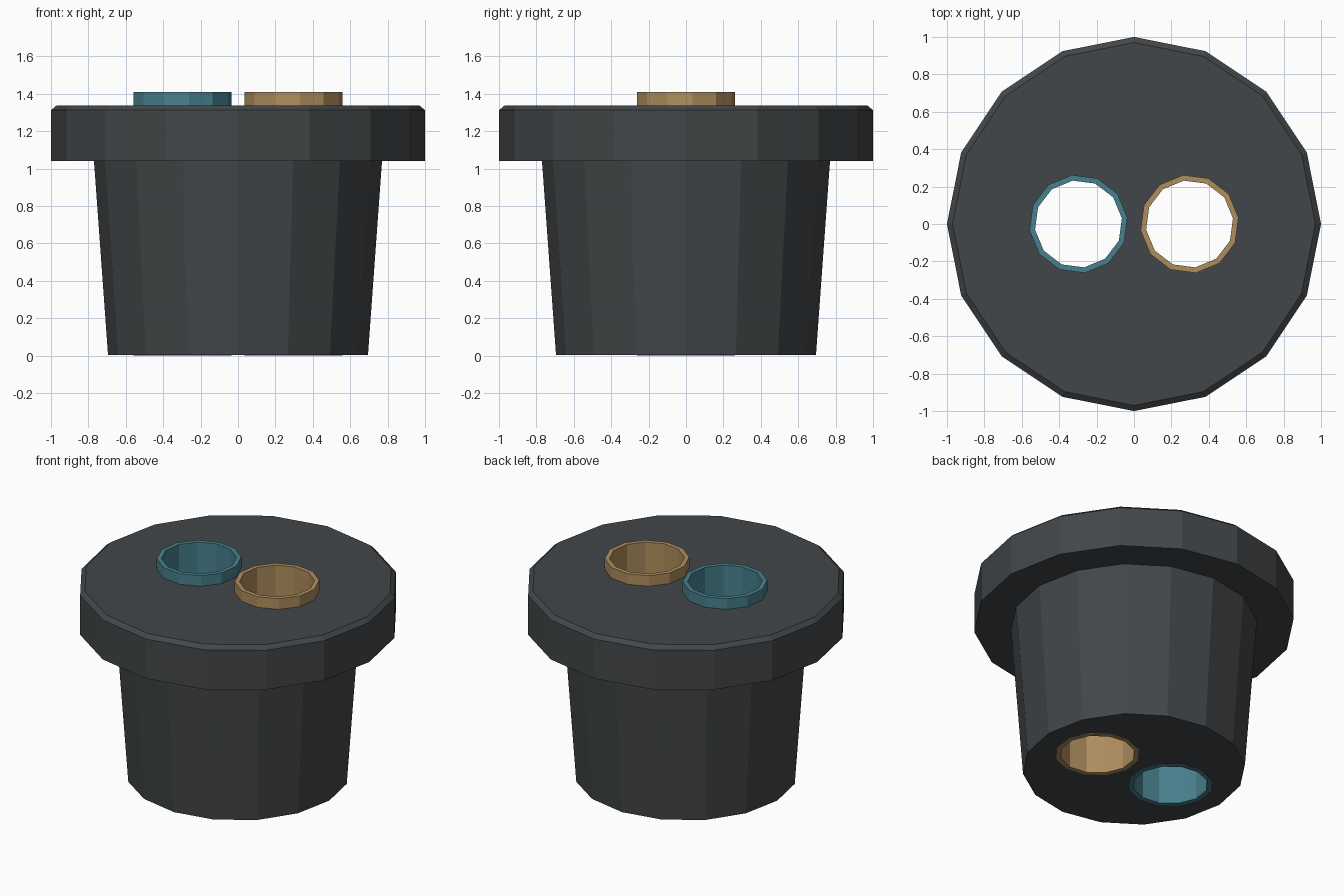
import bpy, bmesh, math

if "Cube" in bpy.data.objects:
    bpy.data.objects.remove(bpy.data.objects["Cube"])


def make_material(name, rgb):
    mat = bpy.data.materials.new(name)
    mat.diffuse_color = (*rgb, 1)
    mat.use_nodes = True
    mat.node_tree.nodes["Principled BSDF"].inputs["Base Color"].default_value = mat.diffuse_color
    return mat


def ring_points(radius, z, sides, turn, cx):
    return [(cx + radius * math.cos(turn + math.tau * i / sides),
             radius * math.sin(turn + math.tau * i / sides), z) for i in range(sides)]


def lathe(name, profile, sides, turn=0.0, cx=0.0, closed=False, mat=None):
    """Revolve (radius, z) points; cap the ends, or join them when closed."""
    bm = bmesh.new()
    rings = [[bm.verts.new(p) for p in ring_points(r, z, sides, turn, cx)]
             for r, z in profile]
    pairs = list(zip(rings, rings[1:]))
    if closed:
        pairs.append((rings[-1], rings[0]))
    else:
        bm.faces.new(rings[0][::-1])
        bm.faces.new(rings[-1])
    for a, b in pairs:
        for i in range(sides):
            j = (i + 1) % sides
            bm.faces.new((a[i], a[j], b[j], b[i]))
    bmesh.ops.recalc_face_normals(bm, faces=bm.faces)
    mesh = bpy.data.meshes.new(name)
    bm.to_mesh(mesh)
    bm.free()
    obj = bpy.data.objects.new(name, mesh)
    bpy.context.collection.objects.link(obj)
    if mat:
        mesh.materials.append(mat)
    return obj


rubber = make_material("dark_rubber", (0.055, 0.062, 0.066))
teal = make_material("teal", (0.065, 0.22, 0.27))
brass = make_material("brass", (0.43, 0.27, 0.11))

SIDES, TURN, OFFSET = 12, math.radians(7.5), 0.297

# Tapered plug with a chamfered flange
plug = lathe("plug_body", [(0.695, 0.004), (0.77, 1.04), (1.0, 1.04),
                           (1.0, 1.312), (0.97, 1.337)], 16, mat=rubber)

# Two sleeves lining the through holes
for name, x, mat in (("left_sleeve", -OFFSET, teal), ("right_sleeve", OFFSET, brass)):
    lathe(name, [(0.264, 0.0), (0.264, 1.41), (0.234, 1.41), (0.234, 0.0)],
          SIDES, TURN, x, closed=True, mat=mat)
    cutter = lathe(name + "_cutter", [(0.25, -0.2), (0.25, 1.6)], SIDES, TURN, x, mat=rubber)
    cutter.hide_render = True
    cutter.hide_viewport = False
    mod = plug.modifiers.new(name + "_hole", "BOOLEAN")
    mod.operation, mod.solver, mod.object = "DIFFERENCE", "EXACT", cutter

# Apply the holes and drop the cutters
bpy.context.view_layer.objects.active = plug
for mod in list(plug.modifiers):
    cutter = mod.object
    bpy.ops.object.modifier_apply(modifier=mod.name)
    bpy.data.objects.remove(cutter)
